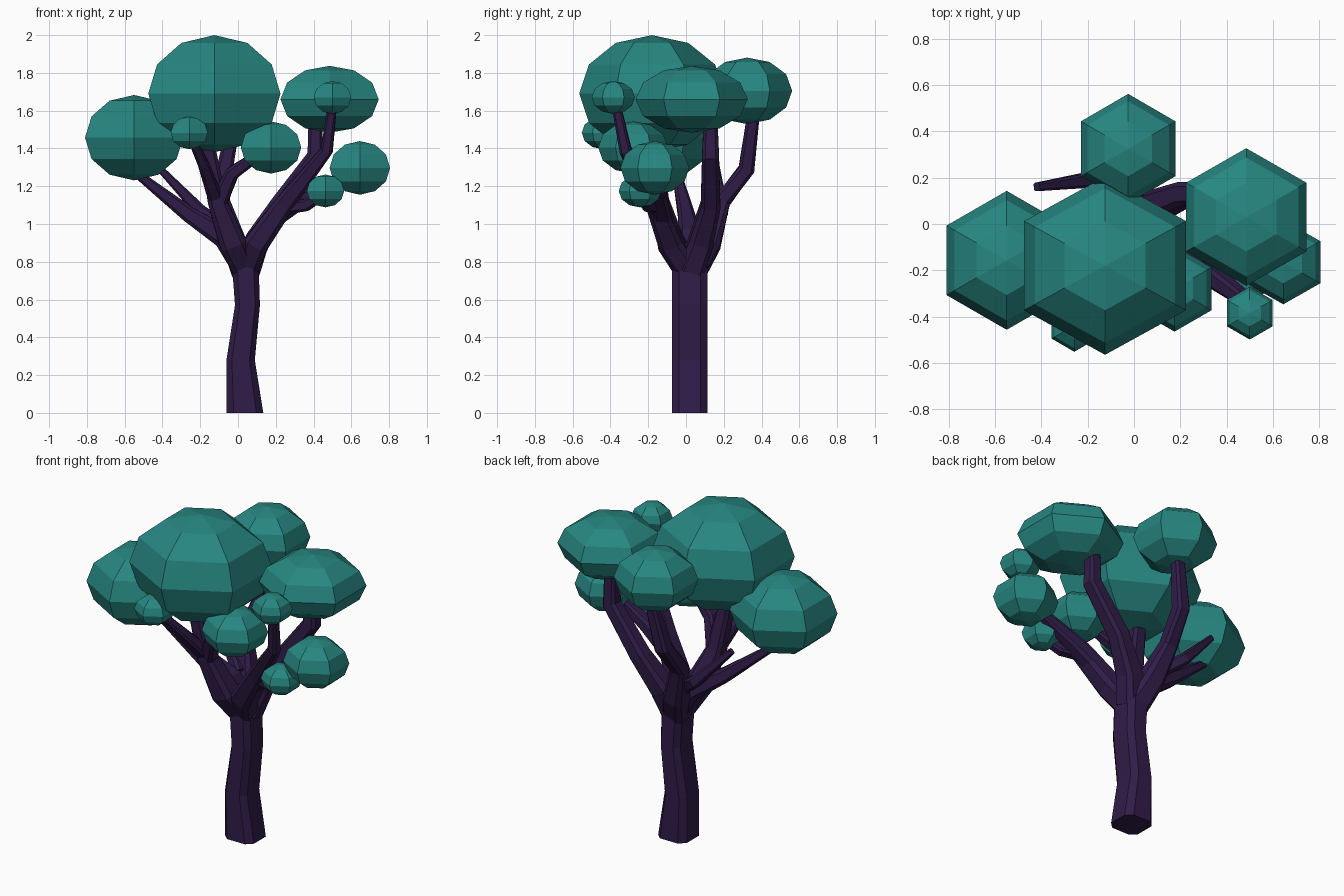
import bpy, bmesh
from mathutils import Vector


def material(name, rgb):
    m = bpy.data.materials.new(name)
    m.diffuse_color = (*rgb, 1)
    return m


LEAF = material("teal_leaves", (0.02, 0.24, 0.22))
BARK = material("dark_bark", (0.03, 0.012, 0.065))


def finish(bm, name, mat):
    bmesh.ops.recalc_face_normals(bm, faces=bm.faces)
    me = bpy.data.meshes.new(name)
    bm.to_mesh(me)
    bm.free()
    me.materials.append(mat)
    ob = bpy.data.objects.new(name, me)
    bpy.context.collection.objects.link(ob)
    return ob


# Square section with chamfered corners
C = 0.62
SECTION = [(1, -C), (1, C), (C, 1), (-C, 1), (-1, C), (-1, -C), (-C, -1), (C, -1)]


def limb(name, points, level=False):
    """Sweep the section along (x, y, z, half width) points."""
    bm = bmesh.new()
    pos = [Vector(p[:3]) for p in points]
    rings = []
    for i, p in enumerate(points):
        t = (pos[min(i + 1, len(pos) - 1)] - pos[max(i - 1, 0)]).normalized()
        if level:
            t = Vector((0, 0, 1))
        u = Vector((0, 1, 0)).cross(t).normalized()
        v = t.cross(u)
        rings.append([bm.verts.new(pos[i] + (u * a + v * b) * p[3]) for a, b in SECTION])
    n = len(SECTION)
    for r0, r1 in zip(rings, rings[1:]):
        for k in range(n):
            bm.faces.new((r0[k], r0[(k + 1) % n], r1[(k + 1) % n], r1[k]))
    bm.faces.new(rings[0])
    bm.faces.new(rings[-1])
    return finish(bm, name, BARK)


# Trunk
limb("trunk", [(0.037, 0.02, 0, 0.097), (0.014, 0.02, 0.28, 0.075), (0.05, 0.02, 0.57, 0.066),
               (0.04, 0.02, 0.76, 0.07), (0.02, 0.02, 0.9, 0.09)], level=True).scale = (1, 1, 1)
trunk = bpy.data.objects["trunk"]
for v in trunk.data.vertices:           # trunk depth stays constant up to the fork
    if v.co.z < 0.8:
        ring = {0: 0.097, 28: 0.075, 57: 0.066, 76: 0.07}[round(v.co.z * 100)]
        v.co.y = 0.02 + (v.co.y - 0.02) * 0.093 / ring

# Limbs and their forks
limb("left_limb", [(0.02, 0.02, 0.78, 0.06), (-0.07, 0.02, 0.93, 0.062),
                   (-0.26, 0.0, 1.05, 0.042), (-0.54, -0.05, 1.27, 0.022)])
limb("left_back_twig", [(-0.04, 0.08, 0.95, 0.04), (-0.2, 0.19, 1.07, 0.034), (-0.42, 0.16, 1.3, 0.018)])
limb("back_limb", [(0.03, 0.04, 0.76, 0.07), (-0.02, 0.12, 0.9, 0.065), (-0.09, 0.19, 1.12, 0.045),
                   (-0.07, 0.32, 1.29, 0.043), (-0.01, 0.36, 1.6, 0.032)])
limb("right_limb", [(0.05, 0.03, 0.76, 0.07), (0.1, 0.08, 0.91, 0.065), (0.22, 0.13, 1.1, 0.052),
                    (0.41, 0.13, 1.36, 0.045), (0.41, 0.13, 1.57, 0.036)])
limb("front_right_limb", [(0.05, 0.0, 0.77, 0.06), (0.1, -0.08, 0.9, 0.065), (0.25, -0.16, 1.11, 0.052),
                          (0.47, -0.32, 1.39, 0.032), (0.5, -0.37, 1.63, 0.024)])
limb("right_fork", [(0.19, -0.12, 1.03, 0.05), (0.36, -0.14, 1.14, 0.04), (0.6, -0.16, 1.27, 0.022)])
limb("right_low_fork", [(0.24, -0.14, 1.09, 0.04), (0.36, -0.2, 1.1, 0.032), (0.46, -0.25, 1.16, 0.022)])
limb("front_limb", [(0.03, 0.0, 0.77, 0.065), (-0.03, -0.08, 0.9, 0.07), (-0.11, -0.14, 1.12, 0.05),
                    (-0.17, -0.17, 1.45, 0.04)])
limb("front_left_fork", [(-0.12, -0.15, 1.14, 0.04), (-0.18, -0.3, 1.31, 0.03), (-0.25, -0.42, 1.46, 0.02)])
limb("front_fork", [(-0.1, -0.14, 1.12, 0.045), (-0.03, -0.2, 1.27, 0.036), (0.13, -0.26, 1.38, 0.026)])

# Foliage clumps: centre, then half sizes in x, y, z
CLUMPS = {
    "crown": (-0.125, -0.18, 1.69, 0.35, 0.385, 0.31),
    "left": (-0.55, -0.157, 1.457, 0.26, 0.30, 0.226),
    "right": (0.485, 0.03, 1.66, 0.26, 0.297, 0.177),
    "back": (-0.025, 0.325, 1.705, 0.204, 0.237, 0.176),
    "front": (0.175, -0.28, 1.405, 0.16, 0.185, 0.138),
    "far_right": (0.645, -0.165, 1.297, 0.16, 0.182, 0.142),
    "low_right": (0.463, -0.243, 1.175, 0.099, 0.113, 0.087),
    "front_right": (0.5, -0.385, 1.67, 0.099, 0.114, 0.087),
    "front_left": (-0.258, -0.438, 1.483, 0.098, 0.114, 0.087),
}
for name, (x, y, z, rx, ry, rz) in CLUMPS.items():
    bm = bmesh.new()
    bmesh.ops.create_uvsphere(bm, u_segments=6, v_segments=6, radius=1)
    mx = max(v.co.x for v in bm.verts)
    my = max(v.co.y for v in bm.verts)
    for v in bm.verts:
        v.co = (x + v.co.x / mx * rx, y + v.co.y / my * ry, z + v.co.z * rz)
    finish(bm, name + "_foliage", LEAF)
